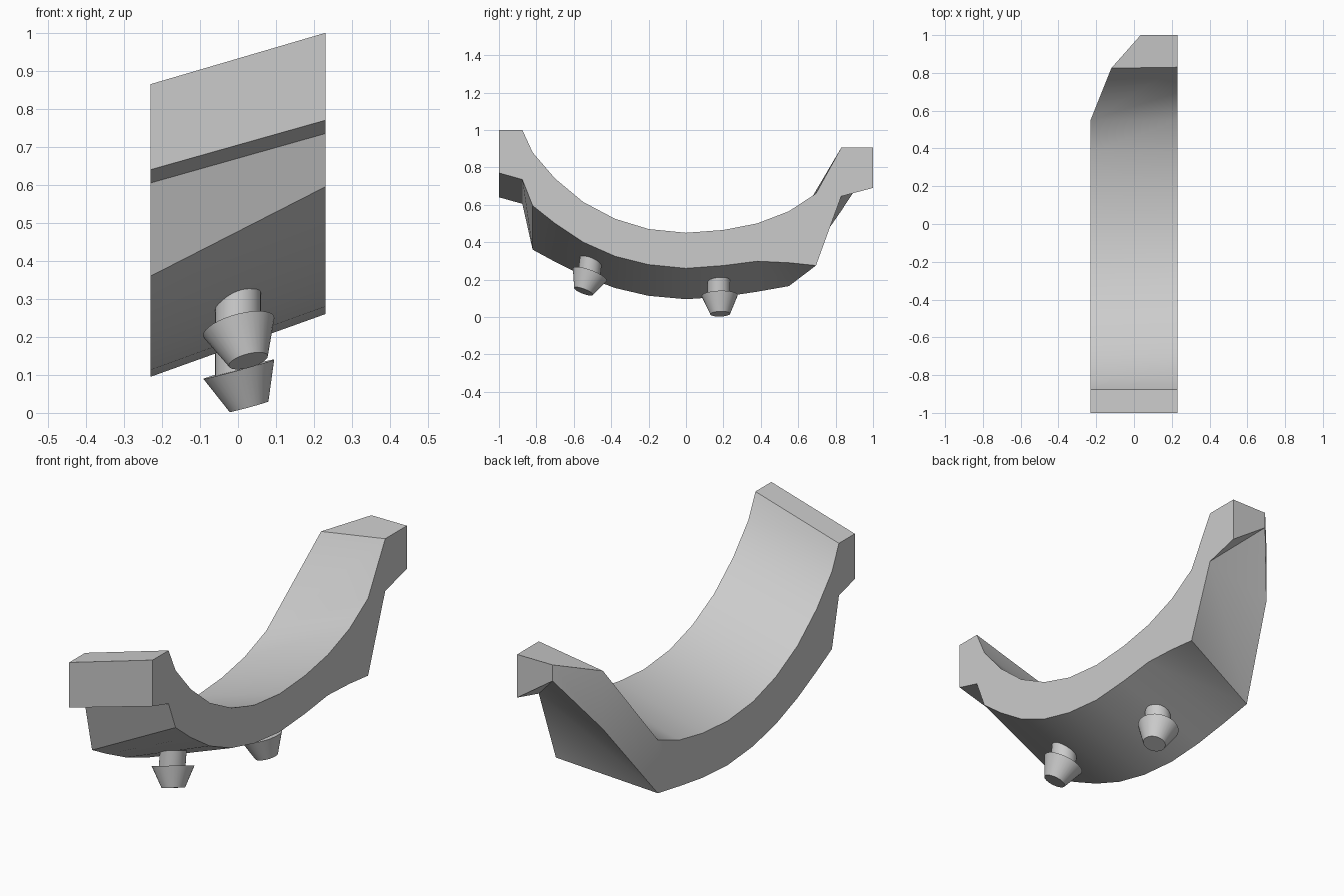
import bpy, bmesh, math
from mathutils import Vector

if "Cube" in bpy.data.objects:
    bpy.data.objects.remove(bpy.data.objects["Cube"])

grey = bpy.data.materials.new("light_grey")
grey.use_nodes = True
grey.diffuse_color = (0.6, 0.6, 0.6, 1)
grey.node_tree.nodes["Principled BSDF"].inputs["Base Color"].default_value = (0.6, 0.6, 0.6, 1)


def make_object(name, bm):
    bmesh.ops.recalc_face_normals(bm, faces=bm.faces)
    mesh = bpy.data.meshes.new(name)
    bm.to_mesh(mesh)
    bm.free()
    obj = bpy.data.objects.new(name, mesh)
    bpy.context.collection.objects.link(obj)
    mesh.materials.append(grey)
    bpy.ops.object.select_all(action="DESELECT")
    obj.select_set(True)
    bpy.context.view_layer.objects.active = obj
    bpy.ops.object.shade_smooth_by_angle(angle=math.radians(30))
    return obj


# Curved shell: stations of y, right top, right bottom, left bottom
HALF, DROP = 0.23, 0.135
stations = [
    (-1.0, 1.0, 0.77, 0.64), (-0.875, 1.0, 0.735, 0.605),
    (-0.82, 0.88, 0.595, 0.36), (-0.7, 0.74, 0.5, 0.295),
    (-0.55, 0.615, 0.4, 0.22), (-0.38, 0.525, 0.325, 0.155),
    (-0.2, 0.47, 0.28, 0.113), (0, 0.45, 0.26, 0.095),
    (0.2, 0.465, 0.275, 0.108), (0.38, 0.5, 0.298, 0.135),
    (0.55, 0.565, 0.29, 0.165),
]
rings = [[(HALF, y, t), (HALF, y, b), (-HALF, y, lb), (-HALF, y, t - DROP)]
         for y, t, b, lb in stations]
# Tapered back end, with its left corner cut away
left_low, left_high = rings[-1][2:]
rings += [
    [(HALF, 0.695, 0.66), (HALF, 0.695, 0.275), left_low, left_high],
    [(HALF, 0.83, 0.905), (HALF, 0.83, 0.645), (-0.12, 0.825, 0.56), (-0.12, 0.825, 0.85)],
    [(HALF, 1.0, 0.905), (HALF, 1.0, 0.69), (0.035, 1.0, 0.825), (0.035, 1.0, 0.905)],
]

bm = bmesh.new()
loops = [[bm.verts.new(p) for p in ring] for ring in rings]
for a, b in zip(loops, loops[1:]):
    for i in range(4):
        j = (i + 1) % 4
        bm.faces.new((a[i], a[j], b[j], b[i]))
bm.faces.new(loops[0])
bm.faces.new(loops[-1])
bmesh.ops.remove_doubles(bm, verts=bm.verts, dist=0.0005)
# Split the twisted back faces along their visible creases
twisted = [f for f in bm.faces if f.calc_center_median().y > 0.6 and len(f.verts) == 4
           and abs(f.normal.x) < 0.95 and f.calc_center_median().z < 0.77]
for f in twisted:
    f.normal_update()
    low = [v for v in f.verts if v.co.z < 0.66 and v.co.x > 0.2 and abs(v.co.y - 0.83) < 0.01]
    if low:
        corner = f.verts[(list(f.verts).index(low[0]) + 2) % 4]
        bmesh.utils.face_split(f, low[0], corner)
make_object("curved_shell", bm)


# Snap pegs: a stem and a tapered head along a tilted axis
def cone(name, start, end, r1, r2):
    start, end = Vector(start), Vector(end)
    axis = end - start
    bm = bmesh.new()
    bmesh.ops.create_cone(bm, cap_ends=True, segments=32, radius1=r1, radius2=r2,
                          depth=axis.length)
    bm.transform(axis.to_track_quat("Z", "Y").to_matrix().to_4x4())
    bmesh.ops.translate(bm, verts=bm.verts, vec=(start + end) / 2)
    return make_object(name, bm)


cone("back_peg_stem", (0, 0.175, 0.24), (0, 0.175, 0.09), 0.06, 0.06)
cone("back_peg_head", (0.002, 0.18, 0.115), (0.029, 0.183, 0.016), 0.097, 0.053)
cone("front_peg_stem", (0, -0.505, 0.33), (0, -0.52, 0.21), 0.06, 0.06)
cone("front_peg_head", (0.002, -0.514, 0.227), (0.027, -0.548, 0.137), 0.097, 0.053)
